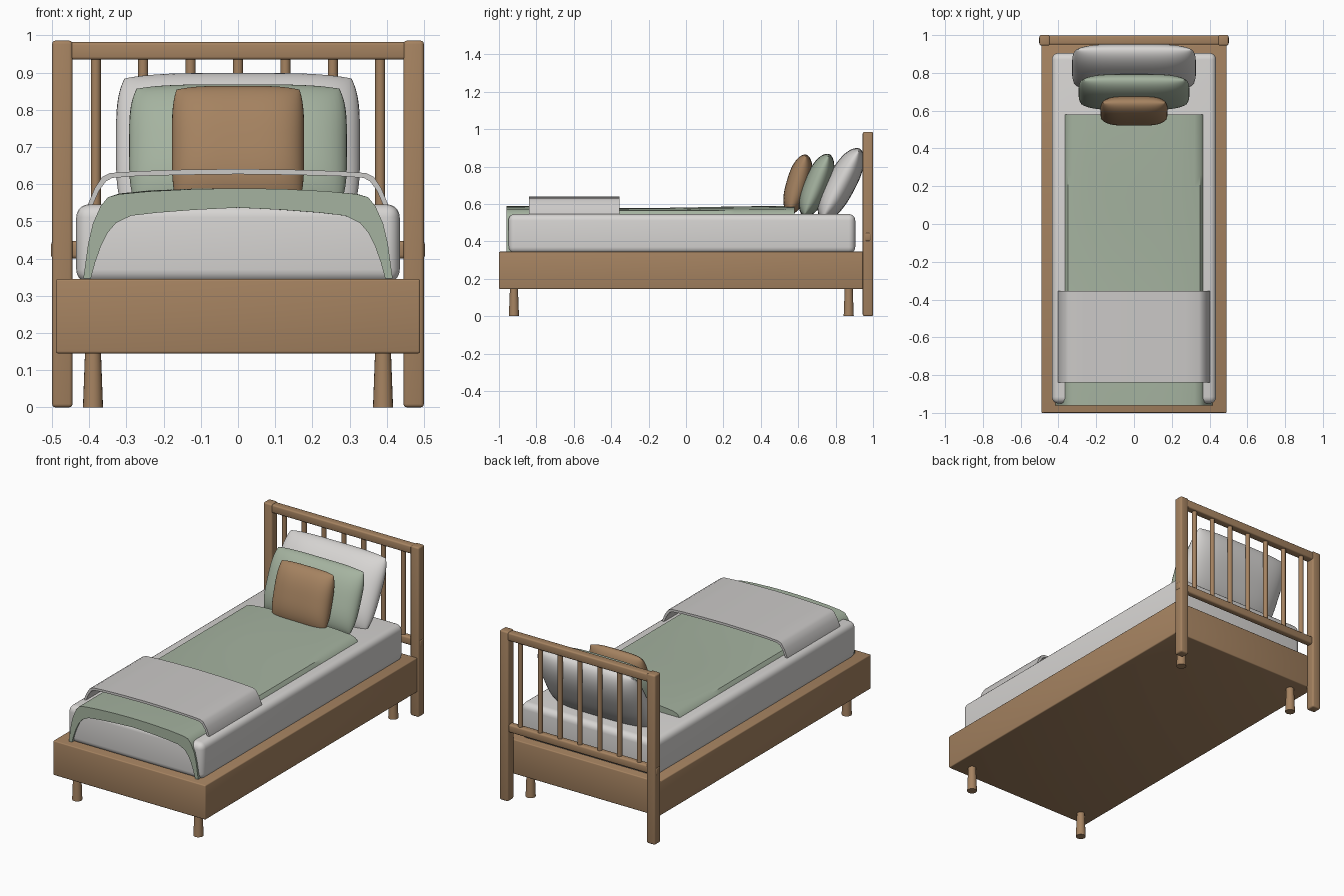
import bpy, bmesh, math
from mathutils import Matrix, Vector

if "Cube" in bpy.data.objects:
    bpy.data.objects.remove(bpy.data.objects["Cube"])


def material(name, rgb):
    m = bpy.data.materials.new(name)
    m.diffuse_color = (*rgb, 1)
    m.use_nodes = True
    m.node_tree.nodes["Principled BSDF"].inputs["Base Color"].default_value = m.diffuse_color
    return m


WOOD = material("oak_wood", (0.376, 0.225, 0.118))
WHITE = material("white_linen", (0.68, 0.665, 0.65))
THROW = material("pale_grey_throw", (0.60, 0.585, 0.575))
GREEN = material("sage_green", (0.375, 0.45, 0.35))


def finish(name, bm, mat, angle=35):
    bmesh.ops.recalc_face_normals(bm, faces=bm.faces)
    me = bpy.data.meshes.new(name)
    bm.to_mesh(me)
    bm.free()
    me.materials.append(mat)
    ob = bpy.data.objects.new(name, me)
    bpy.context.collection.objects.link(ob)
    bpy.ops.object.select_all(action='DESELECT')
    ob.select_set(True)
    bpy.context.view_layer.objects.active = ob
    bpy.ops.object.shade_smooth_by_angle(angle=math.radians(angle))
    return ob


def box(name, lo, hi, mat, bevel=0.006, segs=3):
    lo, hi = Vector(lo), Vector(hi)
    bm = bmesh.new()
    bmesh.ops.create_cube(bm, size=1)
    for v in bm.verts:
        v.co = (lo + hi) / 2 + v.co * (hi - lo)
    bmesh.ops.bevel(bm, geom=bm.edges[:], offset=bevel, segments=segs,
                    profile=0.5, affect='EDGES')
    return finish(name, bm, mat)


def rod(name, x, y, z0, z1, r0, r1):
    bm = bmesh.new()
    bmesh.ops.create_cone(bm, cap_ends=True, segments=20, radius1=r0, radius2=r1,
                          depth=z1 - z0,
                          matrix=Matrix.Translation((x, y, (z0 + z1) / 2)))
    return finish(name, bm, WOOD)


def draped_cloth(name, outer, inner, y0, y1, wave, mat, n=24):
    """Half arch profiles (centre to hem), mirrored in x and swept along y."""
    def full(half):
        return [(-x, z) for x, z in reversed(half[1:])] + half
    loop = full(outer) + full(inner)[::-1]
    bm = bmesh.new()
    rings = []
    for i in range(n + 1):
        y = y0 + (y1 - y0) * i / n
        rings.append([bm.verts.new((x, y, z + wave(x, y))) for x, z in loop])
    k = len(loop)
    for a, b in zip(rings, rings[1:]):
        for j in range(k):
            bm.faces.new((a[j], a[(j + 1) % k], b[(j + 1) % k], b[j]))
    # end caps as strips between outer and inner profile
    for r in (rings[0], rings[-1]):
        for j in range(k // 2 - 1):
            bm.faces.new((r[j], r[j + 1], r[k - 2 - j], r[k - 1 - j]))
    return finish(name, bm, mat, 40)


def pillow(name, centre, tilt, half_w, half_h, half_t, mat, n=28):
    bm = bmesh.new()
    m = Matrix.Translation(centre) @ Matrix.Rotation(-math.radians(tilt), 4, 'X')
    par = [math.sin(math.pi * (i / n - 0.5)) for i in range(n + 1)]
    sides = []
    for s in (-1, 1):
        grid = []
        for u in par:
            row = []
            for v in par:
                t = (max(0, 1 - abs(u) ** 4) ** 0.5) * (max(0, 1 - abs(v) ** 2.6) ** 0.55)
                x = half_w * u * (1 - 0.07 * v ** 4)
                z = half_h * v * (1 - 0.06 * u ** 4)
                row.append(bm.verts.new(m @ Vector((x, s * half_t * t, z))))
            grid.append(row)
        for i in range(n):
            for j in range(n):
                bm.faces.new((grid[i][j], grid[i + 1][j], grid[i + 1][j + 1], grid[i][j + 1]))
    bmesh.ops.remove_doubles(bm, verts=bm.verts[:], dist=0.00005)
    return finish(name, bm, mat, 80)


# Bed base and mattress
box("bed_base", (-0.49, -1.0, 0.145), (0.49, 0.95, 0.345), WOOD)
box("mattress", (-0.435, -0.95, 0.335), (0.435, 0.905, 0.546), WHITE, 0.035, 5)

# Tapered legs, wider at the foot
for x in (-0.39, 0.39):
    for y in (-0.92, 0.87):
        rod("base_leg", x, y, 0, 0.16, 0.027, 0.021)

# Headboard: posts, rails, spindles
for s in (-1, 1):
    x0, x1 = sorted((s * 0.445, s * 0.5))
    box("headboard_post", (x0, 0.945, 0), (x1, 1.0, 0.986), WOOD, 0.009)
box("headboard_top_rail", (-0.48, 0.95, 0.935), (0.48, 0.997, 0.982), WOOD, 0.008)
box("headboard_lower_rail", (-0.503, 0.953, 0.40), (0.503, 0.992, 0.447), WOOD, 0.01)
for i in range(-3, 4):
    rod("headboard_spindle", i * 0.1275, 0.973, 0.43, 0.95, 0.0135, 0.0135)

# Blanket over the mattress
draped_cloth("blanket",
             [(0, .586), (.12, .585), (.24, .581), (.32, .574), (.35, .565), (.37, .54),
              (.39, .495), (.403, .44), (.416, .346)],
             [(0, .534), (.12, .529), (.22, .523), (.288, .516), (.328, .497), (.35, .47),
              (.368, .435), (.384, .39), (.396, .346)],
             -0.96, 0.58,
             lambda x, y: (0.004 * math.cos(4.2 * y - 2.2) - 0.003
                           + 0.002 * math.sin(9 * x + 5 * y)) * (abs(x) < .34),
             GREEN)

# Folded throw near the foot end
draped_cloth("throw",
             [(0, .641), (.15, .639), (.27, .635), (.345, .630), (.365, .62), (.385, .59),
              (.403, .547), (.415, .47), (.422, .36)],
             [(0, .627), (.15, .625), (.27, .622), (.338, .617), (.355, .608), (.374, .582),
              (.391, .543), (.403, .47), (.41, .36)],
             -0.84, -0.355, lambda x, y: 0, THROW, 8)

# Leaning pillows, back to front
pillow("back_pillow", (0, 0.828, 0.706), 28, 0.328, 0.215, 0.078, WHITE)
pillow("middle_pillow", (0, 0.698, 0.700), 22, 0.293, 0.18, 0.068, GREEN)
pillow("front_cushion", (0, 0.598, 0.705), 16, 0.178, 0.165, 0.062, WOOD)
